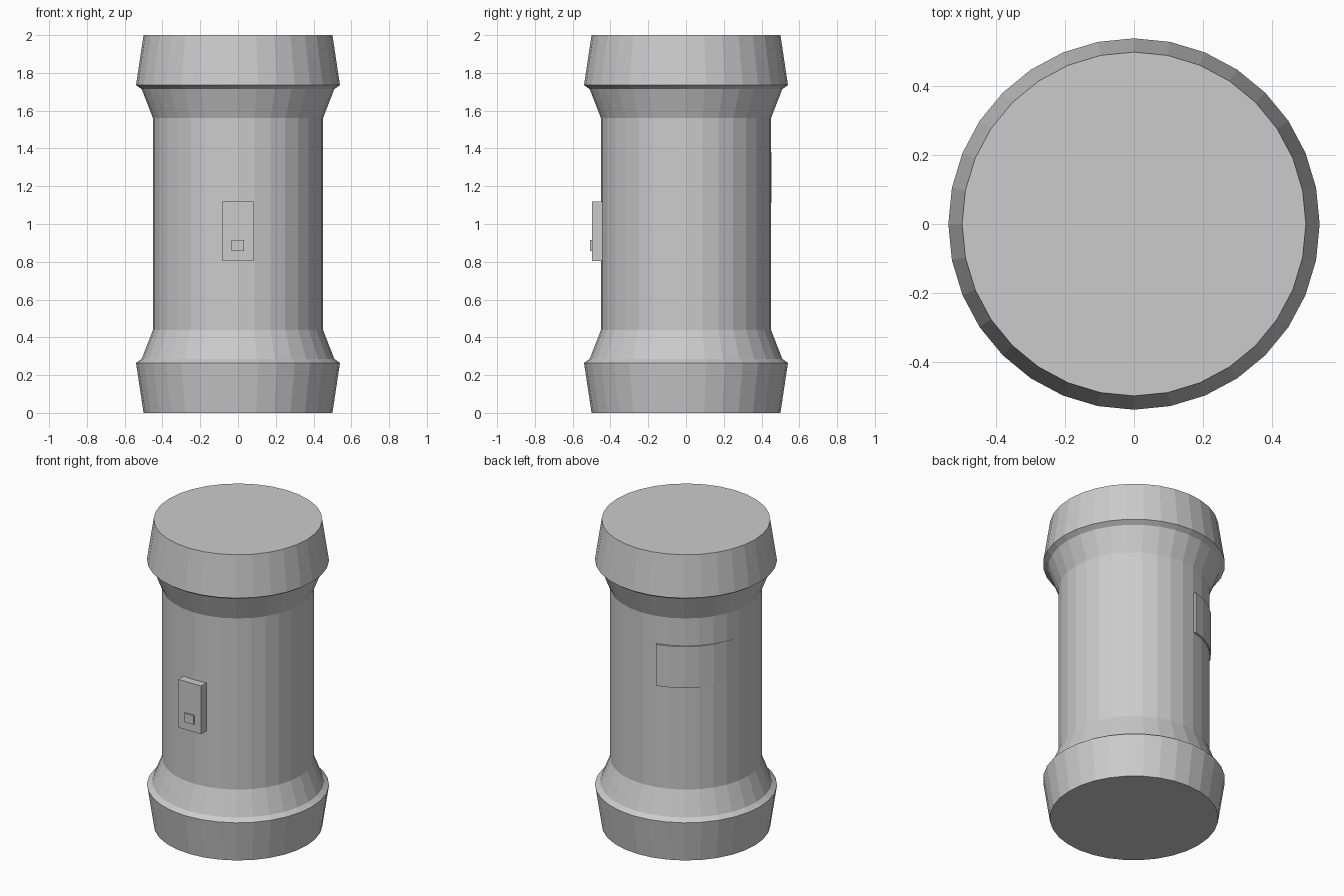
import bpy, bmesh
from math import sin, cos, pi, radians

if "Cube" in bpy.data.objects:
    bpy.data.objects.remove(bpy.data.objects["Cube"])

SIDES = 32


def make_object(name, bm):
    bmesh.ops.recalc_face_normals(bm, faces=bm.faces)
    mesh = bpy.data.meshes.new(name)
    bm.to_mesh(mesh)
    bm.free()
    obj = bpy.data.objects.new(name, mesh)
    bpy.context.collection.objects.link(obj)
    return obj


def box(name, x0, x1, y0, y1, z0, z1):
    bm = bmesh.new()
    bmesh.ops.create_cube(bm, size=1)
    for v in bm.verts:
        v.co = (x1 if v.co.x > 0 else x0,
                y1 if v.co.y > 0 else y0,
                z1 if v.co.z > 0 else z0)
    return make_object(name, bm)


# Flanged canister body: half profile (radius, height) mirrored about z = 1
half = [(0.50, 0.0), (0.54, 0.265), (0.51, 0.286), (0.45, 0.44)]
profile = half + [(r, 2 - z) for r, z in reversed(half)]
bm = bmesh.new()
rings = [[bm.verts.new((r * cos(2 * pi * i / SIDES), r * sin(2 * pi * i / SIDES), z))
          for i in range(SIDES)] for r, z in profile]
for a, b in zip(rings, rings[1:]):
    for i in range(SIDES):
        j = (i + 1) % SIDES
        bm.faces.new((a[i], a[j], b[j], b[i]))
bm.faces.new(rings[0])
bm.faces.new(rings[-1])
make_object("canister_body", bm)

# Control box on the front with its small button
box("control_box", -0.083, 0.081, -0.498, -0.43, 0.805, 1.12)
box("control_button", -0.035, 0.033, -0.507, -0.49, 0.857, 0.916)

# Thin curved label plate on the back left, sinking into the body at its far end
bm = bmesh.new()
sections = []
for deg, r in [(-12.3, 0.463), (-22.5, 0.462), (-33.75, 0.460), (-45, 0.458),
               (-56.25, 0.455), (-67.5, 0.452), (-73, 0.449)]:
    t = radians(deg)
    sections.append([bm.verts.new((q * sin(t), q * cos(t), z))
                     for q, z in ((0.435, 1.11), (r, 1.11), (r, 1.38), (0.435, 1.38))])
for a, b in zip(sections, sections[1:]):
    for i in range(4):
        j = (i + 1) % 4
        bm.faces.new((a[i], a[j], b[j], b[i]))
bm.faces.new(sections[0])
bm.faces.new(sections[-1])
make_object("label_plate", bm)
